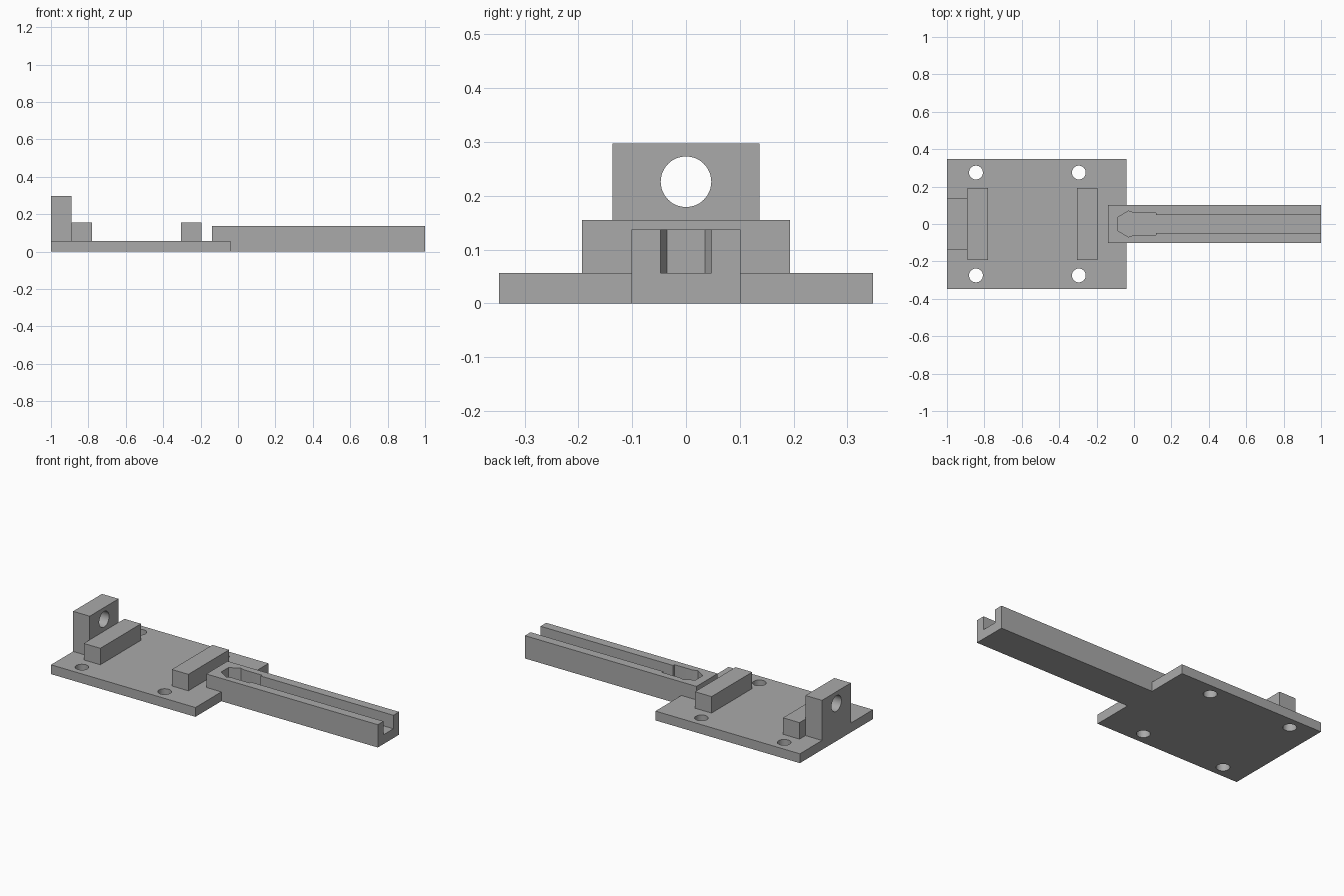
import bpy
import bmesh
from math import pi, radians
from mathutils import Matrix

default = bpy.data.objects.get("Cube")
if default:
    bpy.data.objects.remove(default, do_unlink=True)

GREY = (0.4, 0.4, 0.4, 1.0)
grey = bpy.data.materials.new("plain grey")
grey.use_nodes = True
grey.diffuse_color = GREY
grey.node_tree.nodes["Principled BSDF"].inputs["Base Color"].default_value = GREY

PLATE_TOP = 0.056
ARM_START, PLATE_END = -0.14, -0.04
ARM_HALF = 0.101


def finish(bm, name):
    bmesh.ops.recalc_face_normals(bm, faces=bm.faces)
    mesh = bpy.data.meshes.new(name)
    bm.to_mesh(mesh)
    bm.free()
    mesh.materials.append(grey)
    obj = bpy.data.objects.new(name, mesh)
    bpy.context.collection.objects.link(obj)
    return obj


def prism(name, half_outline, z0, z1):
    """Extrude an outline given for +y and mirrored to -y."""
    outline = half_outline + [(x, -y) for x, y in reversed(half_outline)]
    bm = bmesh.new()
    face = bm.faces.new([bm.verts.new((x, y, z0)) for x, y in outline])
    new = bmesh.ops.extrude_face_region(bm, geom=[face])["geom"]
    moved = [v for v in new if isinstance(v, bmesh.types.BMVert)]
    bmesh.ops.translate(bm, verts=moved, vec=(0, 0, z1 - z0))
    return finish(bm, name)


def block(name, x0, x1, half_width, z0, z1):
    return prism(name, [(x0, half_width), (x1, half_width)], z0, z1)


def drill(name, centre, radius, axis):
    bm = bmesh.new()
    turn = Matrix.Rotation(pi / 2 if axis == "X" else 0, 4, "Y")
    bmesh.ops.create_cone(bm, cap_ends=True, segments=48, radius1=radius,
                          radius2=radius, depth=0.5,
                          matrix=Matrix.Translation(centre) @ turn)
    return finish(bm, name)


def cut(obj, cutter):
    cutter.hide_render = True
    mod = obj.modifiers.new("cut", "BOOLEAN")
    mod.operation, mod.solver, mod.object = "DIFFERENCE", "EXACT", cutter
    bpy.ops.object.select_all(action="DESELECT")
    obj.select_set(True)
    bpy.context.view_layer.objects.active = obj
    bpy.ops.object.modifier_apply(modifier=mod.name)
    bpy.data.objects.remove(cutter, do_unlink=True)
    bpy.ops.object.shade_smooth_by_angle(angle=radians(30))


# Base plate, notched where the arm slots in, with four screw holes
plate = prism("base_plate", [(ARM_START, ARM_HALF), (PLATE_END, ARM_HALF),
                             (PLATE_END, 0.347), (-1, 0.347)], 0, PLATE_TOP)
# The notched outline needs its outer corners joined along the far edge
for x in (-0.845, -0.295):
    for y in (-0.275, 0.275):
        cut(plate, drill("screw_hole_cutter", (x, y, 0), 0.037, "Z"))

# Upright end block with a round through hole
upright = block("end_upright", -1, -0.89, 0.137, PLATE_TOP, 0.297)
cut(upright, drill("upright_hole_cutter", (-0.945, 0, 0.226), 0.047, "X"))

# Two cross ribs
block("outer_rib", -0.89, -0.78, 0.193, PLATE_TOP, 0.155)
block("inner_rib", -0.305, -0.195, 0.193, PLATE_TOP, 0.155)

# Long arm with an open-ended channel and a pointed pocket
arm = block("channel_arm", ARM_START, 1, ARM_HALF, 0, 0.137)
cut(arm, prism("channel_cutter", [
    (-0.088, 0.035), (-0.03, 0.069), (0, 0.06), (0.118, 0.06),
    (0.118, 0.047), (1.1, 0.047)], PLATE_TOP, 0.3))
